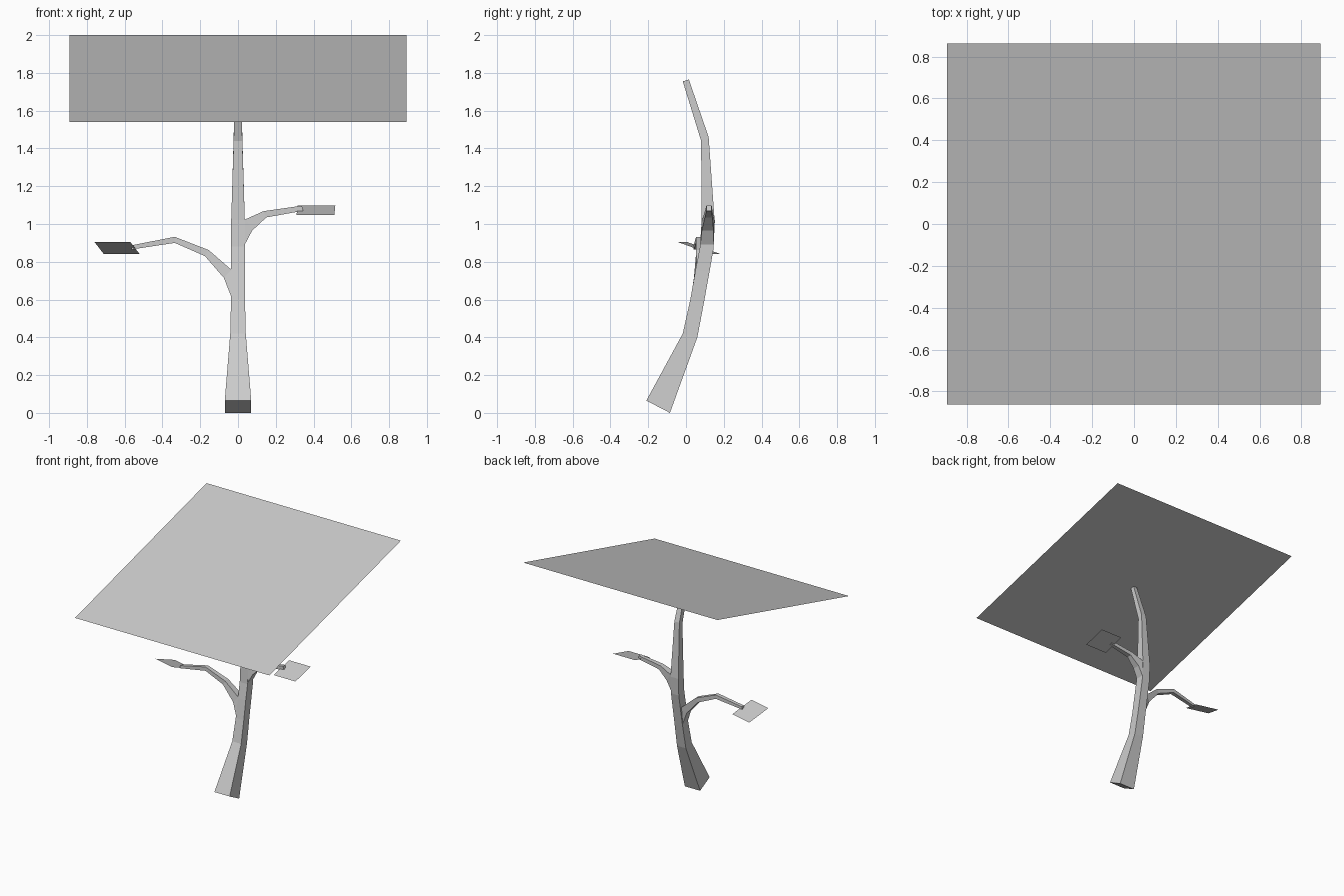
import bpy, bmesh
from mathutils import Vector

if "Cube" in bpy.data.objects:
    bpy.data.objects.remove(bpy.data.objects["Cube"])


def make(name, bm):
    bmesh.ops.recalc_face_normals(bm, faces=bm.faces)
    me = bpy.data.meshes.new(name)
    bm.to_mesh(me)
    bm.free()
    ob = bpy.data.objects.new(name, me)
    bpy.context.collection.objects.link(ob)
    return ob


def limb(name, rings, axis):
    """Four-sided tapering limb: each ring is two profile points and a half width along axis."""
    bm = bmesh.new()
    loops = []
    for a, b, w in rings:
        a, b, d = Vector(a), Vector(b), Vector(axis) * w
        loops.append([bm.verts.new(p) for p in (a - d, a + d, b + d, b - d)])
    for lo, hi in zip(loops, loops[1:]):
        for i in range(4):
            j = (i + 1) % 4
            bm.faces.new((lo[i], lo[j], hi[j], hi[i]))
    bm.faces.new(loops[0])
    bm.faces.new(loops[-1])
    return make(name, bm)


def card(name, corner, u, v):
    """Single flat foliage sheet spanned by two edge vectors."""
    c, u, v = Vector(corner), Vector(u), Vector(v)
    bm = bmesh.new()
    bm.faces.new([bm.verts.new(p) for p in (c, c + u, c + u + v, c + v)])
    return make(name, bm)


# Curved trunk: front edge (y, z), back edge (y, z), half width
trunk = [
    ((-.21, .065), (-.085, 0), .07),
    ((-.017, .42), (.06, .40), .041),
    ((.023, .60), (.096, .59), .037),
    ((.05, .755), (.124, .745), .036),
    ((.074, .88), (.146, .87), .036),
    ((.083, 1.02), (.152, 1.01), .036),
    ((.08, 1.44), (.12, 1.46), .023),
    ((-.017, 1.755), (.015, 1.765), .017),
]
limb("trunk", [((0, *a), (0, *b), w) for a, b, w in trunk], (1, 0, 0))

# Side branches growing out of the trunk's side faces
limb("left_branch", [
    ((-.03, .06, .60), (-.03, .087, .755), .036),
    ((-.075, .07, .715), (-.035, .083, .758), .028),
    ((-.175, .073, .83), (-.155, .075, .862), .021),
    ((-.335, .07, .90), (-.335, .07, .932), .017),
    ((-.565, .055, .865), (-.56, .055, .888), .014),
], (0, 1, 0))
limb("right_branch", [
    ((.03, .11, .88), (.03, .118, 1.02), .035),
    ((.075, .115, .965), (.04, .118, 1.025), .031),
    ((.15, .12, 1.035), (.135, .12, 1.068), .02),
    ((.345, .122, 1.07), (.338, .122, 1.097), .014),
], (0, 1, 0))

# Foliage sheets
card("canopy_sheet", (-.893, -.863, 1.54), (1.785, 0, 0), (0, 1.726, .46))
card("left_leaf", (-.71, .185, .84), (.19, -.05, 0), (-.05, -.18, .065))
card("right_leaf", (.31, .025, 1.048), (.2, 0, 0), (.005, .195, .05))
